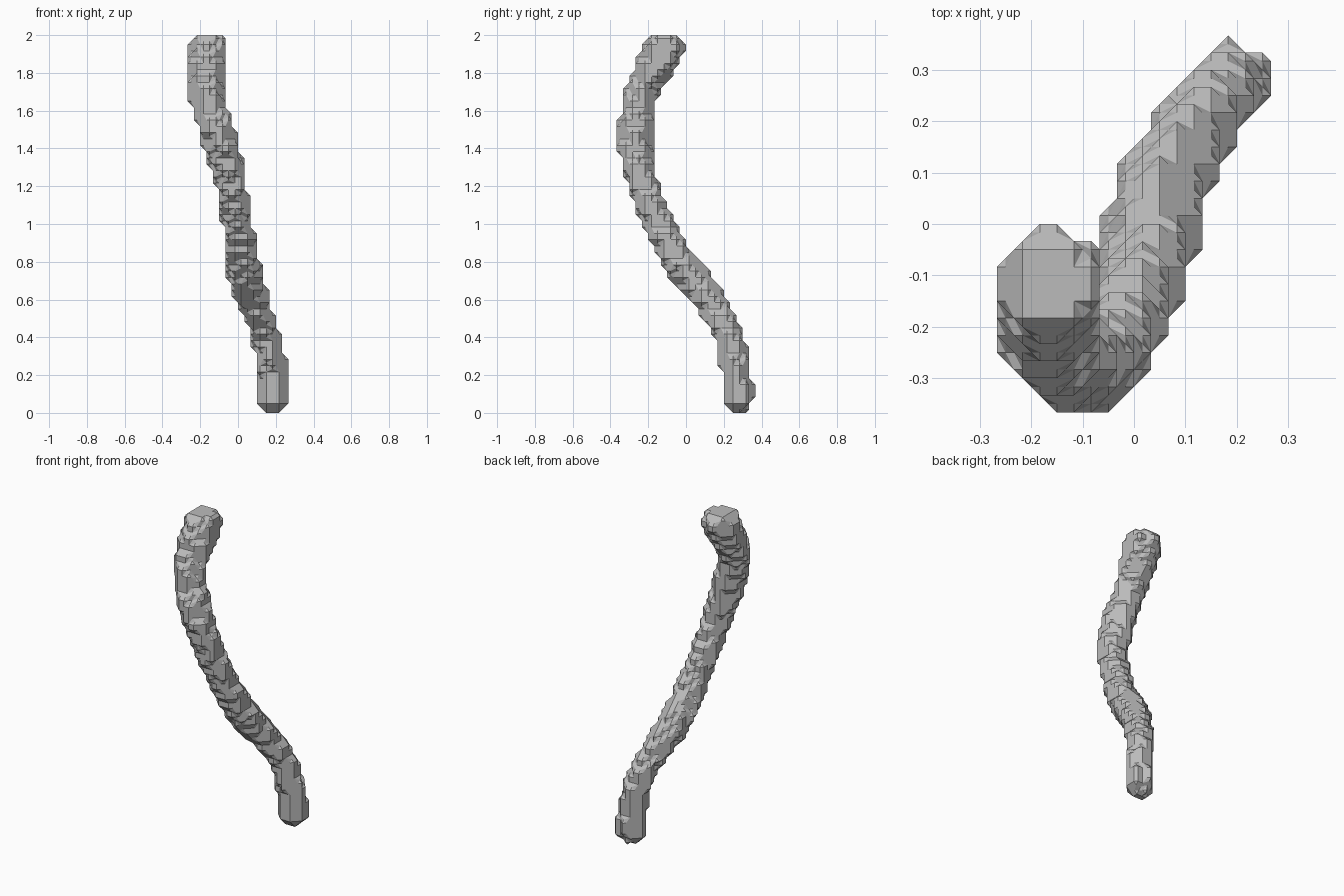
import bpy, bmesh
from mathutils import Vector
from itertools import product

if "Cube" in bpy.data.objects:
    bpy.data.objects.remove(bpy.data.objects["Cube"])

H = 1 / 30  # facet grid size

# Centre line of the stalk: x, y, z, radius
PATH = [
    (0.188, 0.273, 0.08, 0.082), (0.182, 0.268, 0.20, 0.080), (0.170, 0.255, 0.30, 0.078),
    (0.150, 0.228, 0.40, 0.077), (0.120, 0.185, 0.50, 0.076), (0.080, 0.120, 0.60, 0.084),
    (0.042, 0.040, 0.70, 0.092), (0.030, -0.037, 0.80, 0.088), (0.016, -0.098, 0.90, 0.084),
    (-0.003, -0.145, 1.00, 0.080), (-0.035, -0.225, 1.20, 0.080), (-0.083, -0.267, 1.40, 0.091),
    (-0.115, -0.267, 1.50, 0.095), (-0.148, -0.256, 1.60, 0.088), (-0.170, -0.233, 1.70, 0.092),
    (-0.170, -0.185, 1.80, 0.097), (-0.157, -0.115, 1.93, 0.107),
]
PTS = [(Vector(p[:3]), p[3]) for p in PATH]


def inside_stalk(p):
    for (a, ra), (b, rb) in zip(PTS, PTS[1:]):
        if p.z < a.z - 0.2 or p.z > b.z + 0.2:
            continue
        d = b - a
        t = max(0, min(1, (p - a).dot(d) / d.length_squared))
        if (p - a - d * t).length < ra + (rb - ra) * t:
            return True
    return False


solid = {c for c in product(range(-8, 8), range(-11, 11), range(60))
         if inside_stalk((Vector(c) + Vector((.5, .5, .5))) * H)}


def cell_loops(base):
    """Trace the surface outline inside one 2x2x2 group of grid samples."""
    links = {}
    for axis, side in product(range(3), (0, 1)):
        ring = []
        for u, v in ((0, 0), (1, 0), (1, 1), (0, 1)):
            c = list(base)
            c[axis] += side
            c[(axis + 1) % 3] += u
            c[(axis + 2) % 3] += v
            ring.append(tuple(c))
        s = [c in solid for c in ring]
        mids = [tuple(p + q for p, q in zip(ring[n], ring[(n + 1) % 4]))
                for n in range(4) if s[n] != s[(n + 1) % 4]]
        if len(mids) == 4 and s[0]:
            mids = mids[3:] + mids[:3]
        for a, b in zip(mids[::2], mids[1::2]):
            links.setdefault(a, []).append(b)
            links.setdefault(b, []).append(a)
    while links:
        cur = next(iter(links))
        loop = []
        while cur in links:
            loop.append(cur)
            near = links.pop(cur)
            cur = next((n for n in near if n in links), None)
        yield loop


# Stalk surface with bevelled steps
bm = bmesh.new()
verts = {}
for base in product(range(-9, 8), range(-12, 11), range(-1, 60)):
    for loop in cell_loops(base):
        for m in loop:
            if m not in verts:
                verts[m] = bm.verts.new([(c + 1) * H / 2 for c in m])
        bm.faces.new([verts[m] for m in loop])
bmesh.ops.recalc_face_normals(bm, faces=bm.faces)
bmesh.ops.triangulate(bm, faces=bm.faces)
bmesh.ops.dissolve_limit(bm, angle_limit=0.01, verts=bm.verts, edges=bm.edges)
mesh = bpy.data.meshes.new("stalk")
bm.to_mesh(mesh)
bm.free()

grey = bpy.data.materials.new("plain grey")
grey.diffuse_color = (0.5, 0.5, 0.5, 1)
grey.use_nodes = True
grey.node_tree.nodes["Principled BSDF"].inputs["Base Color"].default_value = grey.diffuse_color
mesh.materials.append(grey)
bpy.context.collection.objects.link(bpy.data.objects.new("stalk", mesh))
